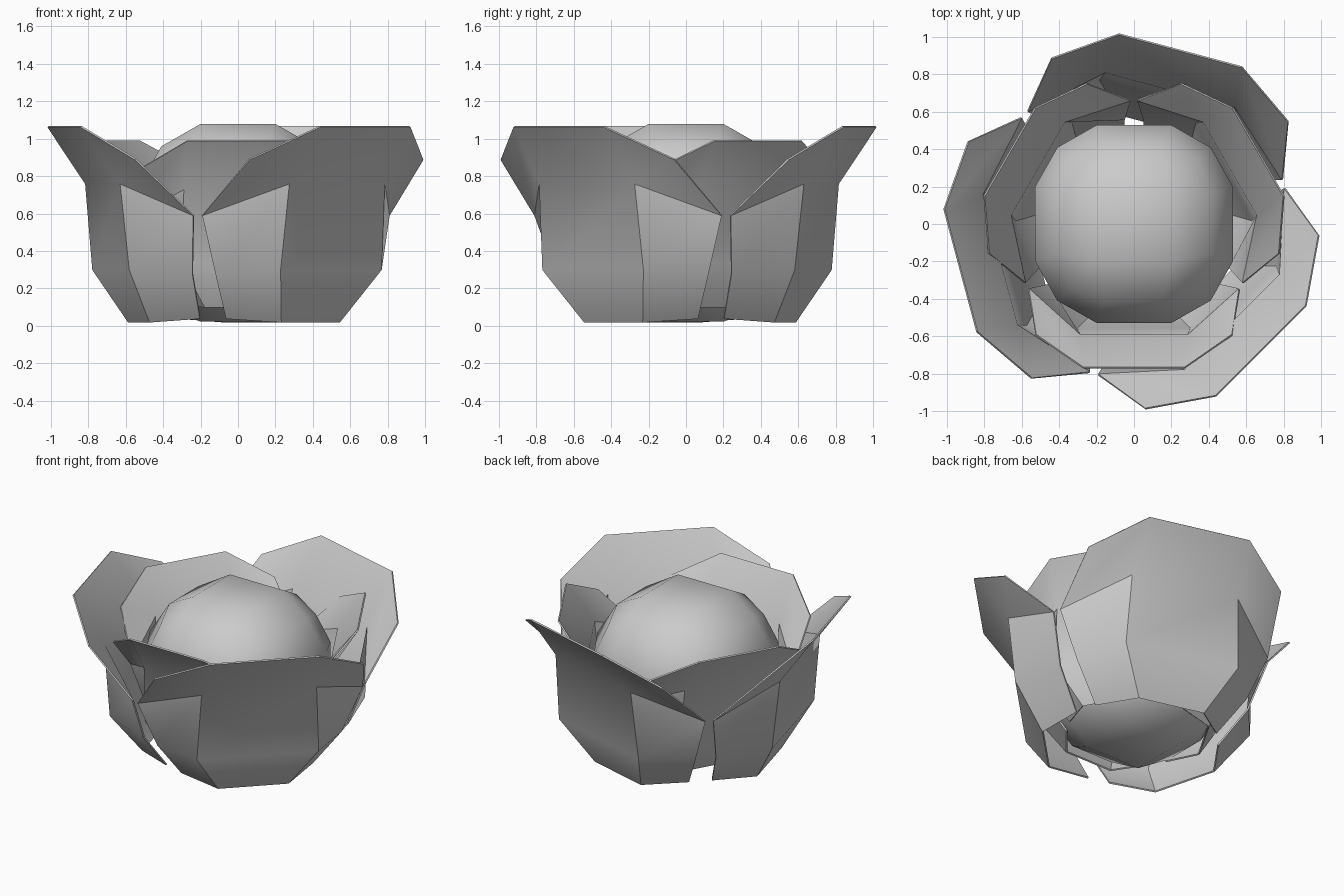
import bpy, bmesh, math

if "Cube" in bpy.data.objects:
    bpy.data.objects.remove(bpy.data.objects["Cube"])

# half of a leaf, row by row: (radial, sideways, height) for the inner and edge columns
LEAF_ROWS = [
    ((0.545, 0.22, 0.02), (0.32, 0.41, 0.04)),
    ((0.70, 0.38, 0.30), (0.405, 0.575, 0.28)),
    ((0.745, 0.36, 0.76), (0.435, 0.705, 0.59)),
    ((0.96, 0.34, 1.065), (0.742, 0.655, 0.89)),
]


def add_object(name, bm):
    bmesh.ops.recalc_face_normals(bm, faces=bm.faces)
    mesh = bpy.data.meshes.new(name)
    bm.to_mesh(mesh)
    bm.free()
    obj = bpy.data.objects.new(name, mesh)
    bpy.context.collection.objects.link(obj)
    bpy.ops.object.select_all(action='DESELECT')
    obj.select_set(True)
    bpy.context.view_layer.objects.active = obj
    return obj


def smooth():
    bpy.ops.object.shade_smooth_by_angle(angle=math.radians(30))


def leaf(name, angle, width=1.0, height=1.0, lift=0.0):
    c, s = math.cos(math.radians(angle)), math.sin(math.radians(angle))
    bm = bmesh.new()
    grid = []
    for inner, edge in LEAF_ROWS:
        row = []
        for (u, v, z), side in ((edge, -1), (inner, -1), (inner, 1), (edge, 1)):
            u, v = u * width, v * side * width
            row.append(bm.verts.new((u * c - v * s, u * s + v * c, z * height + lift)))
        grid.append(row)
    for low, high in zip(grid, grid[1:]):
        for i in range(3):
            bm.faces.new((low[i], low[i + 1], high[i + 1], high[i]))
    obj = add_object(name, bm)
    solid = obj.modifiers.new("thickness", 'SOLIDIFY')
    solid.thickness = 0.01
    solid.offset = 0
    bpy.ops.object.modifier_apply(modifier=solid.name)
    smooth()


# round heart: cube with a 3 x 3 grid per side, pushed onto a sphere
bm = bmesh.new()
bmesh.ops.create_cube(bm, size=2)
bmesh.ops.subdivide_edges(bm, edges=bm.edges[:], cuts=2, use_grid_fill=True)
for v in bm.verts:
    for i in range(3):
        if abs(v.co[i]) < 0.9:
            v.co[i] = math.copysign(0.38, v.co[i])
    v.co = v.co.normalized() * 0.6
    v.co.z += 0.55
add_object("heart", bm)
smooth()

# two rings of three cupped leaves
for n in range(3):
    leaf(f"outer_leaf_{n + 1}", -45 + 120 * n)
    leaf(f"inner_leaf_{n + 1}", -90 + 120 * n, 0.8, 0.85, 0.083)
